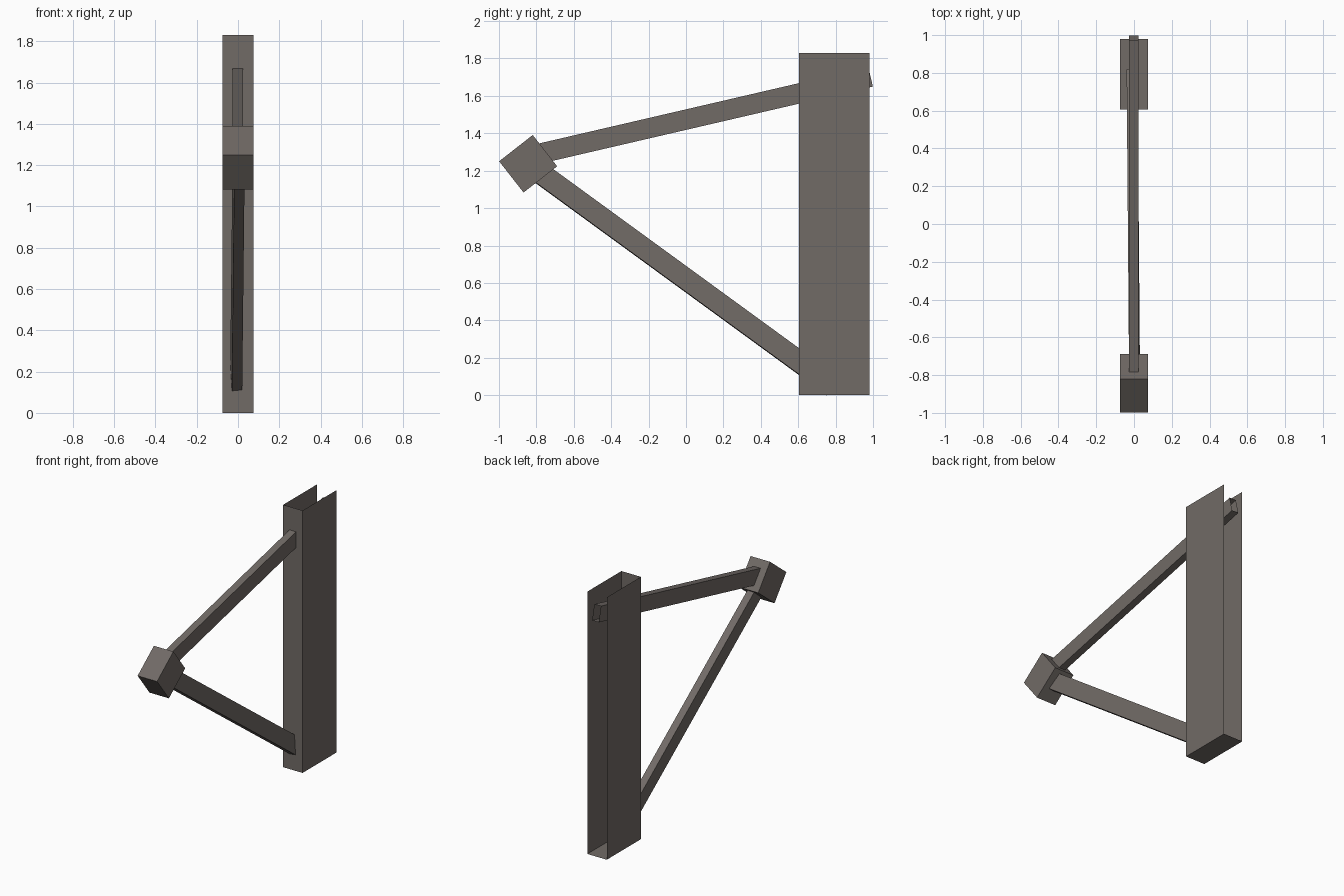
import bpy, bmesh, math
from mathutils import Vector

if "Cube" in bpy.data.objects:
    bpy.data.objects.remove(bpy.data.objects["Cube"])

# Single weathered brown-grey colour
mat = bpy.data.materials.new("weathered_brown_grey")
mat.diffuse_color = (0.165, 0.145, 0.133, 1)
mat.use_nodes = True
mat.node_tree.nodes["Principled BSDF"].inputs["Base Color"].default_value = mat.diffuse_color


def box(name, centre, ax, ay, az, size, open_sides=()):
    """Box on local axes ax, ay, az; open_sides lists (axis, sign) faces to leave out."""
    bm = bmesh.new()
    bmesh.ops.create_cube(bm, size=1)
    bm.normal_update()
    drop = [f for f in bm.faces if any(f.normal[a] * s > 0.9 for a, s in open_sides)]
    bmesh.ops.delete(bm, geom=drop, context='FACES')
    for v in bm.verts:
        p = v.co.copy()
        v.co = centre + ax * p.x * size[0] + ay * p.y * size[1] + az * p.z * size[2]
    me = bpy.data.meshes.new(name)
    bm.to_mesh(me)
    bm.free()
    me.materials.append(mat)
    ob = bpy.data.objects.new(name, me)
    bpy.context.collection.objects.link(ob)
    return ob


def beam(name, start, end, width, height, roll=0.0):
    """Open-ended square tube between two points, rolled about its length."""
    a, b = Vector(start), Vector(end)
    d = (b - a).normalized()
    side = d.cross(Vector((0, 0, 1))).normalized()
    up = side.cross(d)
    c, s = math.cos(roll), math.sin(roll)
    return box(name, (a + b) / 2, side * c + up * s, d, up * c - side * s,
               (width, (b - a).length, height), [(1, 1), (1, -1)])


X, Y, Z = Vector((1, 0, 0)), Vector((0, 1, 0)), Vector((0, 0, 1))

# Upright channel post: open at the top and back
box("channel_post", Vector((0, 0.7925, 0.915)), X, Y, Z, (0.15, 0.375, 1.83),
    [(1, 1), (2, 1)])

# Tilted block at the front joint
t = math.radians(38)
box("joint_block", Vector((0, -0.844, 1.237)), X,
    Vector((0, math.cos(t), math.sin(t))), Vector((0, -math.sin(t), math.cos(t))),
    (0.15, 0.228, 0.212))

# Two braces from the block to the post
beam("upper_brace", (-0.001, -0.845, 1.277), (-0.001, 0.987, 1.702), 0.051, 0.107)
beam("lower_brace", (0.003, -0.82, 1.217), (-0.010, 0.787, 0.046), 0.05, 0.113, roll=0.07)
